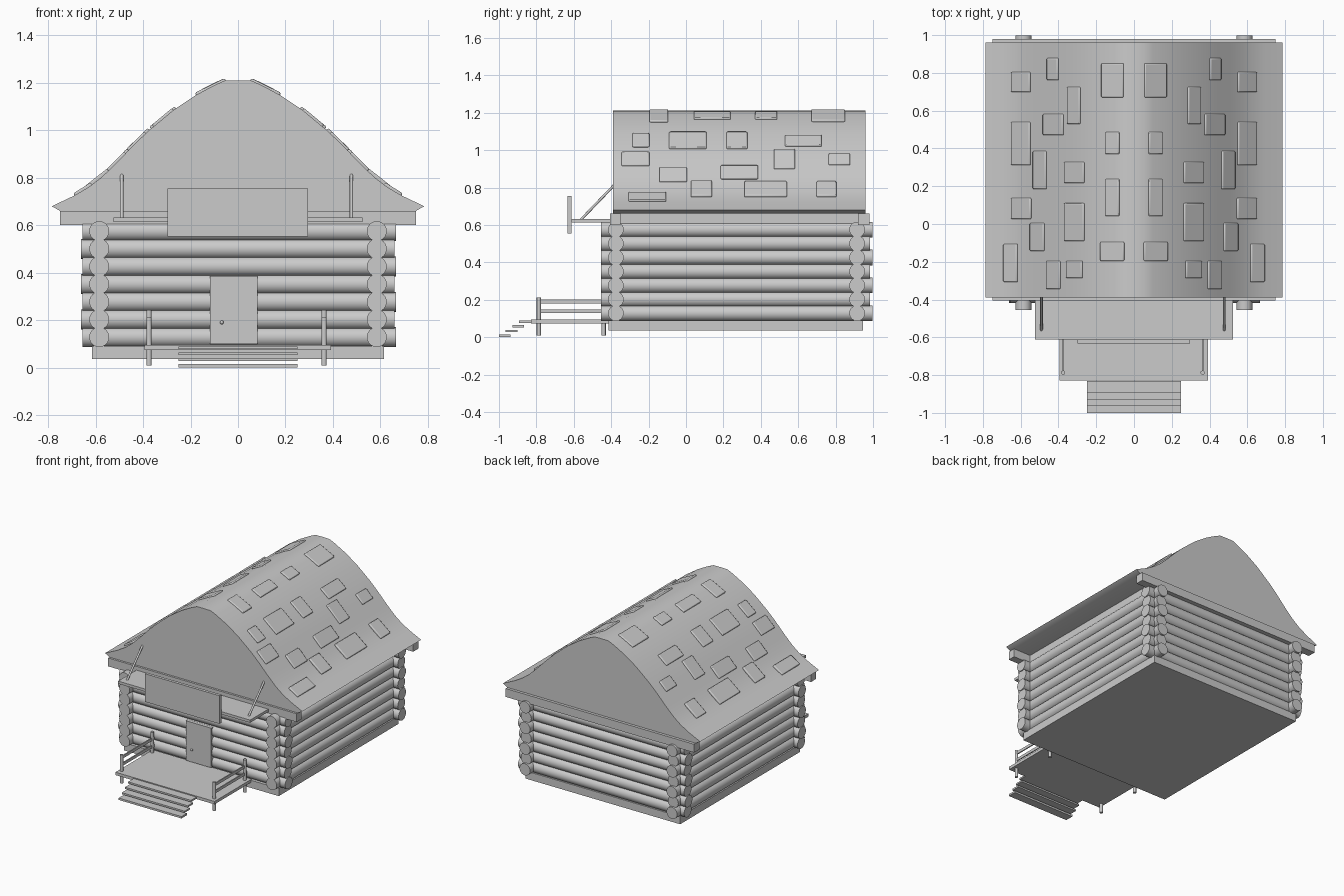
import bpy, bmesh, math
from mathutils import Vector

if "Cube" in bpy.data.objects:
    bpy.data.objects.remove(bpy.data.objects["Cube"])


def box(name, x0, x1, y0, y1, z0, z1):
    bpy.ops.mesh.primitive_cube_add(size=1, location=((x0 + x1) / 2, (y0 + y1) / 2, (z0 + z1) / 2))
    o = bpy.context.object
    o.name = name
    o.scale = (x1 - x0, y1 - y0, z1 - z0)
    bpy.ops.object.transform_apply(location=False, rotation=False, scale=True)
    return o


def rod(name, a, b, r, sides=24):
    a, b = Vector(a), Vector(b)
    bpy.ops.mesh.primitive_cylinder_add(vertices=sides, radius=r, depth=(b - a).length, location=(a + b) / 2)
    o = bpy.context.object
    o.name = name
    o.rotation_euler = (b - a).to_track_quat('Z', 'Y').to_euler()
    bpy.ops.object.shade_smooth_by_angle(angle=math.radians(35))
    return o


# Foundation slab
box("foundation", -0.615, 0.615, -0.415, 0.945, 0.035, 0.09)

# Interlocking log walls
WX, YF, YB = 0.585, -0.375, 0.915
for i in range(7):
    z = 0.128 + 0.0745 * i
    d = 0.007 * (i % 2)
    for y in (YF, YB):
        rod("cross_log", (-0.655 - d, y, z), (0.667 - d, y, z), 0.042)
    for s in (-1, 1):
        rod("side_log", (s * WX, -0.455, z), (s * WX, 0.997 - 2 * d, z), 0.042)

# Beams carrying the roof
box("front_beam", -0.75, 0.75, -0.405, -0.35, 0.6, 0.66)
box("back_beam", -0.75, 0.75, 0.92, 0.98, 0.6, 0.66)
for s in (-1, 1):
    xs = sorted((s * 0.55, s * 0.61))
    box("side_beam", *xs, -0.35, 0.92, 0.6, 0.66)

# Bell-shaped roof, extruded from half a profile
PROFILE = [(0, 1.211), (0.055, 1.21), (0.10, 1.19), (0.18, 1.147), (0.27, 1.087), (0.375, 1.0),
           (0.44, 0.938), (0.51, 0.865), (0.575, 0.802), (0.63, 0.76), (0.69, 0.725), (0.785, 0.68)]
half = PROFILE[1:] + [(0.75, 0.66)]
outline = [(-x, z) for x, z in reversed(half)] + PROFILE[:1] + half
bm = bmesh.new()
face = bm.faces.new([bm.verts.new((x, -0.39, z)) for x, z in outline])
ext = bmesh.ops.extrude_face_region(bm, geom=[face])
bmesh.ops.translate(bm, vec=(0, 1.35, 0), verts=[v for v in ext['geom'] if isinstance(v, bmesh.types.BMVert)])
bmesh.ops.recalc_face_normals(bm, faces=bm.faces)
mesh = bpy.data.meshes.new("roof")
bm.to_mesh(mesh)
bm.free()
roof = bpy.data.objects.new("roof", mesh)
bpy.context.collection.objects.link(roof)
bpy.ops.object.select_all(action='DESELECT')
roof.select_set(True)
bpy.context.view_layer.objects.active = roof
bpy.ops.object.shade_smooth_by_angle(angle=math.radians(35))


def roof_z(x):
    for (xa, za), (xb, zb) in zip(PROFILE, PROFILE[1:]):
        if x <= xb:
            return za + (zb - za) * (x - xa) / (xb - xa)


# Scattered shingles: x range and y range, mirrored to both slopes
SHINGLES = [(.055, .172, .67, .85), (.077, .15, .37, .487), (.077, .15, .042, .238), (.052, .177, -.196, -.095),
            (.283, .352, .53, .725), (.262, .368, .217, .328), (.262, .368, -.09, .11), (.272, .357, -.286, -.196),
            (.4, .458, .762, .878), (.373, .479, .47, .582), (.389, .463, -.344, -.196), (.463, .532, .185, .386),
            (.474, .548, -.143, .005), (.548, .648, .698, .804), (.548, .648, .312, .54), (.544, .648, .026, .138),
            (.616, .69, -.307, -.106)]
for x0, x1, y0, y1 in SHINGLES:
    z0, z1 = roof_z(x0), roof_z(x1)
    length = math.hypot(x1 - x0, z1 - z0)
    tilt = math.atan2(z0 - z1, x1 - x0)
    for s in (-1, 1):
        o = box("shingle", -length / 2, length / 2, y0, y1, -0.01, 0.009)
        o.location = (s * (x0 + x1) / 2, (y0 + y1) / 2, (z0 + z1) / 2 + 0.001)
        o.rotation_euler = (0, s * tilt, 0)
        b = o.modifiers.new("soft_edges", 'BEVEL')
        b.width, b.segments = 0.006, 2
        bpy.ops.object.shade_smooth_by_angle(angle=math.radians(50))

# Canopy, blank sign board and struts
box("canopy", -0.525, 0.525, -0.612, -0.40, 0.614, 0.633)
box("sign_board", -0.298, 0.296, -0.633, -0.612, 0.553, 0.755)
for x in (-0.49, 0.478):
    rod("canopy_strut", (x, -0.565, 0.625), (x, -0.385, 0.812), 0.007, 12)

# Door with knob
box("door", -0.118, 0.083, -0.424, -0.37, 0.1, 0.385)
bpy.ops.mesh.primitive_uv_sphere_add(segments=16, ring_count=8, radius=0.008, location=(-0.068, -0.43, 0.19))
bpy.context.object.name = "door_knob"
bpy.ops.object.shade_smooth()

# Porch deck with posts and rails
box("porch_deck", -0.395, 0.393, -0.828, -0.405, 0.074, 0.095)
for x in (-0.375, 0.363):
    rod("front_post", (x, -0.787, 0.008), (x, -0.787, 0.212), 0.011, 16)
    rod("back_post", (x, -0.44, 0.008), (x, -0.44, 0.242), 0.011, 16)
    for z in (0.139, 0.191):
        box("porch_rail", x - 0.004, x + 0.004, -0.787, -0.42, z - 0.01, z + 0.01)

# Porch steps
for i in range(4):
    y, z = -1.0 + 0.036 * i, 0.0 + 0.025 * i
    box("step", -0.25, 0.25, y, y + 0.062, z + 0.002 * (i > 0), z + 0.014)
